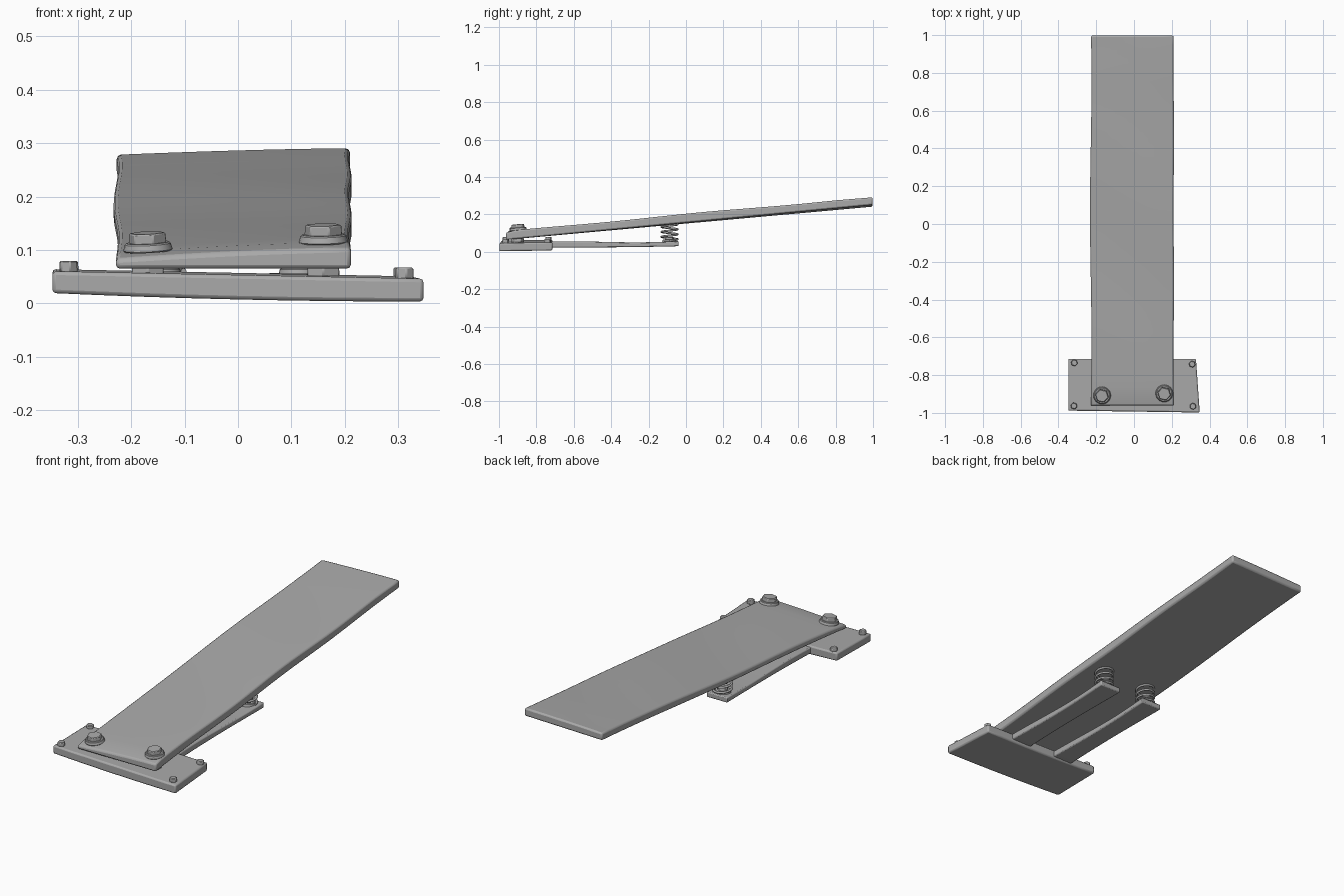
import bpy, bmesh, math
from mathutils import Matrix, Vector

if "Cube" in bpy.data.objects:
    bpy.data.objects.remove(bpy.data.objects["Cube"])

grey = bpy.data.materials.new("worn grey")
grey.diffuse_color = (0.40, 0.40, 0.40, 1)
grey.use_nodes = True
grey.node_tree.nodes["Principled BSDF"].inputs["Base Color"].default_value = grey.diffuse_color


def finish(name, bm, bevel=0.0, segments=2):
    bmesh.ops.recalc_face_normals(bm, faces=bm.faces)
    me = bpy.data.meshes.new(name)
    bm.to_mesh(me)
    bm.free()
    ob = bpy.data.objects.new(name, me)
    bpy.context.collection.objects.link(ob)
    me.materials.append(grey)
    if bevel:
        mod = ob.modifiers.new("soft edges", 'BEVEL')
        mod.width = bevel
        mod.segments = segments
        mod.limit_method = 'ANGLE'
        mod.angle_limit = math.radians(40)
    bpy.ops.object.select_all(action='DESELECT')
    ob.select_set(True)
    bpy.context.view_layer.objects.active = ob
    bpy.ops.object.shade_smooth_by_angle(angle=math.radians(40))
    return ob


def slab(name, nx, ny, place, bevel):
    """Closed plank; place(u, v, side) gives a point, u and v in 0..1, side 0 below and 1 above."""
    bm = bmesh.new()
    grid = [[[bm.verts.new(place(i / nx, j / ny, s)) for j in range(ny + 1)]
             for i in range(nx + 1)] for s in (0, 1)]
    for s in (0, 1):
        g = grid[s]
        for i in range(nx):
            for j in range(ny):
                bm.faces.new((g[i][j], g[i + 1][j], g[i + 1][j + 1], g[i][j + 1]))
    low, top = grid
    for i in range(nx):
        for j in (0, ny):
            bm.faces.new((low[i][j], low[i + 1][j], top[i + 1][j], top[i][j]))
    for j in range(ny):
        for i in (0, nx):
            bm.faces.new((low[i][j], low[i][j + 1], top[i][j + 1], top[i][j]))
    return finish(name, bm, bevel)


# Long sloping board, slightly twisted and worn
def board_point(u, v, side):
    y = -0.962 + 1.960 * v
    left = -0.229 + 0.004 * math.sin(9 * v)
    right = 0.213 - 0.005 * math.sin(8 * v + 0.5) ** 2
    x = left + (right - left) * u
    z = 0.064 + 0.187 * v
    if side:
        z += 0.047 - 0.004 * v - 0.020 * (1 - u) ** 1.5 * (1 - 0.4 * v)
        z += 0.003 * math.sin(11 * v + 2 * u) * v * (1 - v) * 4
        z -= 0.008 * max(0, 1 - v / 0.03) + 0.003 * max(0, (v - 0.9) / 0.1)
    else:
        z -= 0.010 * (1 - u) * v
    return x, y, z


board = slab("sloping_board", 8, 40, board_point, 0.008)


# Wide base plate under the low end
def base_top(x):
    return 0.057 - 0.020 * x


def base_point(u, v, side):
    half_right = 0.348 - 0.020 * v
    x = -0.348 + (half_right + 0.348) * u
    y = -0.988 - 0.010 * u * (1 - v) + 0.274 * v
    z = base_top(x) - 0.004 * (1 - v) if side else 0.003 + 0.016 * (1 - u) ** 2 + 0.004 * v
    return x, y, z


slab("base_plate", 8, 4, base_point, 0.007)


# Two bowed support arms below the board
def make_arm(name, cx, half):
    def arm_point(u, v, side):
        narrow = 1 - 0.15 * math.sin(math.pi * v)
        x = cx + (2 * u - 1) * half * narrow
        y = -0.78 + 0.74 * v
        z = 0.023 + 0.007 * v ** 3
        if side:
            z += 0.030 - 0.003 * v + 0.003 * math.sin(2 * math.pi * v)
        return x, y, z
    return slab(name, 3, 14, arm_point, 0.005)


# Hexagonal bolt with an optional washer
def make_bolt(name, loc, radius, height, washer=0.0, tilt=(0, 0), turn=0.0):
    bm = bmesh.new()
    if washer:
        bmesh.ops.create_cone(bm, cap_ends=True, segments=24, radius1=washer,
                              radius2=washer * 0.9, depth=0.016,
                              matrix=Matrix.Translation((0, 0, 0.0)))
    bmesh.ops.create_cone(bm, cap_ends=True, segments=6, radius1=radius,
                          radius2=radius * 0.96, depth=height,
                          matrix=Matrix.Translation((0, 0, height / 2)) @ Matrix.Rotation(turn, 4, 'Z'))
    ob = finish(name, bm, 0.0025, 1)
    ob.location = loc
    ob.rotation_euler = (tilt[0], tilt[1], 0)
    return ob


# Coil spring swept along a helix
def make_spring(name, cx, cy, z0, z1, radius, turns):
    cu = bpy.data.curves.new(name, 'CURVE')
    cu.dimensions = '3D'
    cu.bevel_depth = 0.0055
    cu.bevel_resolution = 2
    cu.use_fill_caps = True
    sp = cu.splines.new('POLY')
    count = int(turns * 24)
    sp.points.add(count)
    for k in range(count + 1):
        a = 2 * math.pi * k / 24
        z = z0 + (z1 - z0) * k / count
        sp.points[k].co = (cx + radius * math.cos(a), cy + radius * math.sin(a), z, 1)
    cu.materials.append(grey)
    ob = bpy.data.objects.new(name, cu)
    bpy.context.collection.objects.link(ob)


for side, cx, half in (("left", -0.145, 0.058), ("right", 0.115, 0.060)):
    make_arm(side + "_support_arm", cx, half)
    make_spring(side + "_spring", cx, -0.088, 0.060, 0.153, 0.043, 3.5)
    make_bolt(side + "_spring_bolt", (cx, -0.088, 0.058), 0.026, 0.020, 0.040)

# Large bolts clamping the board
for side, cx, cy, cz, roll in (("left", -0.169, -0.908, 0.106, -0.05),
                               ("right", 0.160, -0.897, 0.121, -0.02)):
    make_bolt(side + "_board_bolt", (cx, cy, cz), 0.037, 0.026, 0.047, (0.095, roll), 0.3)

# Hidden spacers joining board and base plate
for side, cx in (("left", -0.169), ("right", 0.160)):
    make_bolt(side + "_hinge_spacer", (cx, -0.90, 0.050), 0.035, 0.024)

# Small corner bolts in the base plate
for cx, cy in ((-0.318, -0.963), (-0.316, -0.735), (0.312, -0.965), (0.308, -0.742)):
    end = "front" if cy < -0.9 else "back"
    side = "left" if cx < 0 else "right"
    make_bolt(f"{end}_{side}_base_bolt", (cx, cy, base_top(cx) - 0.006), 0.0185, 0.022, turn=0.2)
